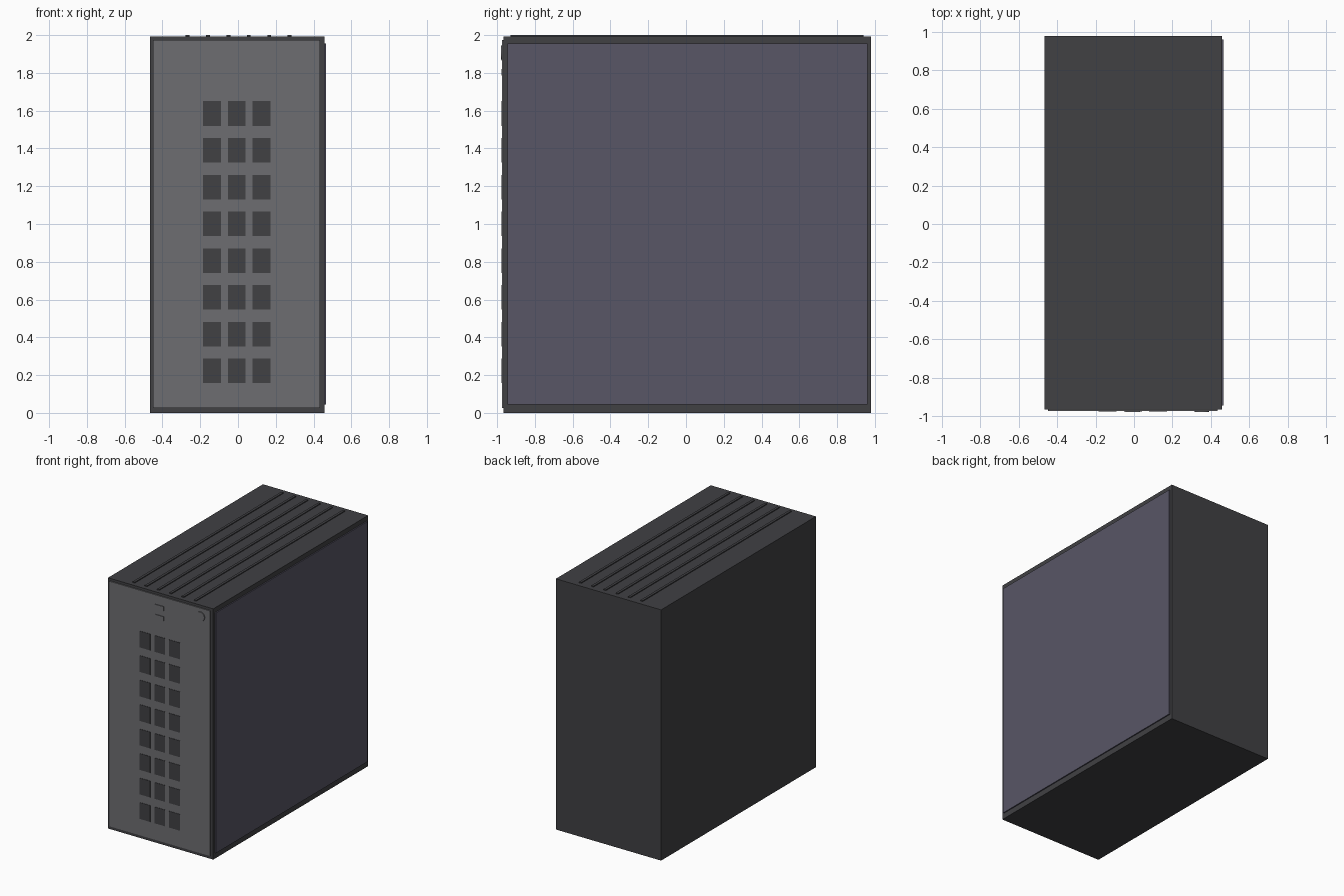
import bpy, math

if "Cube" in bpy.data.objects:
    bpy.data.objects.remove(bpy.data.objects["Cube"])


def material(name, rgb):
    m = bpy.data.materials.new(name)
    m.diffuse_color = (*rgb, 1)
    m.use_nodes = True
    m.node_tree.nodes["Principled BSDF"].inputs["Base Color"].default_value = m.diffuse_color
    return m


DARK = material("dark_metal", (0.052, 0.052, 0.057))
GREY = material("front_grey", (0.155, 0.155, 0.165))
GLASS = material("tinted_glass", (0.098, 0.093, 0.133))


def box(name, x, y, z, mat):
    """Box from (min, max) ranges on each axis."""
    lo, hi = zip(x, y, z)
    bpy.ops.mesh.primitive_cube_add(size=1, location=[(a + b) / 2 for a, b in zip(lo, hi)])
    o = bpy.context.object
    o.name = name
    o.scale = [b - a for a, b in zip(lo, hi)]
    bpy.ops.object.transform_apply(location=False, rotation=False, scale=True)
    o.data.materials.append(mat)
    return o


# Main case shell
box("case_body", (-0.467, 0.458), (-0.965, 0.98), (0, 1.993), DARK)

# Front panel and tinted side window
box("front_panel", (-0.449, 0.435), (-0.973, -0.955), (0.025, 1.973), GREY)
box("side_window", (0.445, 0.467), (-0.945, 0.96), (0.045, 1.955), GLASS)

# Front vent grid, 3 columns by 8 rows
for col in range(3):
    for row in range(8):
        cx = -0.006 + (col - 1) * 0.131
        cz = 0.222 + row * 0.1947
        box(f"front_vent_{col}_{row}", (cx - 0.047, cx + 0.047), (-0.976, -0.965),
            (cz - 0.065, cz + 0.065), DARK)

# Lengthwise ribs on the top
for i in range(6):
    cx = 0.003 + (i - 2.5) * 0.108
    box(f"top_rib_{i}", (cx - 0.01, cx + 0.01), (-0.93, 0.94), (1.985, 2.0), DARK)

# Two front ports
for i, top in enumerate((1.9, 1.82)):
    box(f"front_port_{i}", (-0.044, 0.03), (-0.978, -0.965), (top - 0.035, top), GREY)

# Round power button
bpy.ops.mesh.primitive_cylinder_add(vertices=32, radius=0.037, depth=0.015,
                                    location=(0.353, -0.9725, 1.908),
                                    rotation=(math.pi / 2, 0, 0))
button = bpy.context.object
button.name = "power_button"
button.data.materials.append(GREY)
bpy.ops.object.shade_smooth_by_angle()
